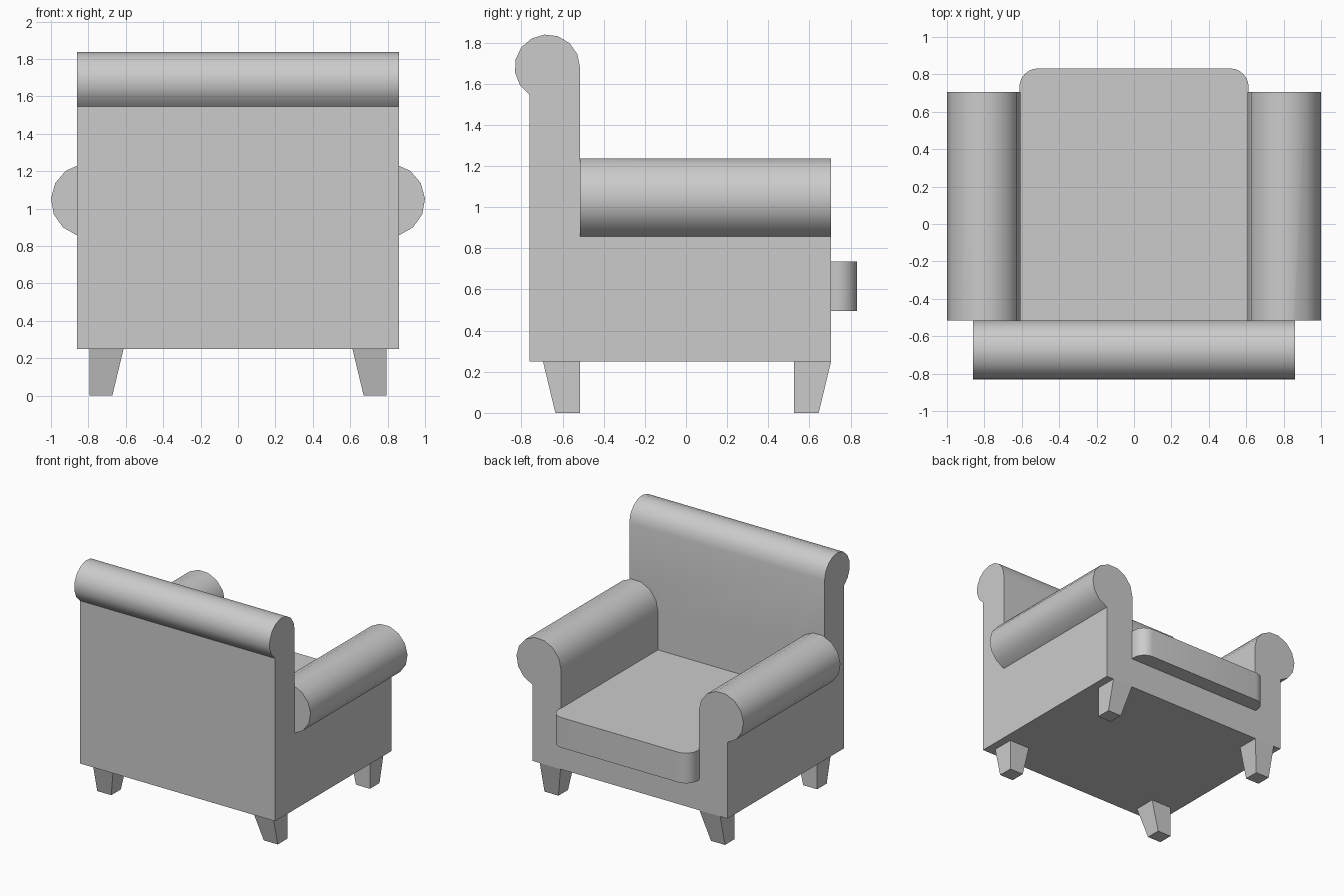
import bpy, bmesh
from math import acos, cos, sin, pi, radians
from mathutils import Vector

if "Cube" in bpy.data.objects:
    bpy.data.objects.remove(bpy.data.objects["Cube"])

# One plain grey for everything
grey = bpy.data.materials.new("plain grey")
grey.use_nodes = True
GREY = (0.6, 0.6, 0.6, 1)
grey.diffuse_color = GREY
grey.node_tree.nodes["Principled BSDF"].inputs["Base Color"].default_value = GREY

FLOOR, SEAT, BACK, FRONT, INNER, OUTER = 0.25, 0.495, -0.515, 0.705, 0.608, 0.86


def add_object(name, bm):
    bmesh.ops.recalc_face_normals(bm, faces=bm.faces)
    mesh = bpy.data.meshes.new(name)
    bm.to_mesh(mesh)
    bm.free()
    mesh.materials.append(grey)
    obj = bpy.data.objects.new(name, mesh)
    bpy.context.collection.objects.link(obj)
    return obj


def prism(name, points, sweep):
    """Extrude a closed 3D outline along a vector."""
    bm = bmesh.new()
    face = bm.faces.new([bm.verts.new(p) for p in points])
    new = bmesh.ops.extrude_face_region(bm, geom=[face])["geom"]
    verts = [g for g in new if isinstance(g, bmesh.types.BMVert)]
    bmesh.ops.translate(bm, verts=verts, vec=sweep)
    if not face.is_valid or len(bm.faces) < len(points) + 2:
        bm.faces.new([v for v in bm.verts if v not in verts])
    return add_object(name, bm)


def rolled_wall(inner, outer, height, radius, steps=10):
    """Upright wall section whose top curls over outwards into a roll."""
    centre = inner + radius
    end = -acos((outer - centre) / radius)
    points = [(inner, FLOOR)]
    for i in range(steps + 1):
        a = pi + (end - pi) * i / steps
        points.append((centre + radius * cos(a), height + radius * sin(a)))
    return points + [(outer, FLOOR)]


def activate(obj):
    bpy.ops.object.select_all(action="DESELECT")
    obj.select_set(True)
    bpy.context.view_layer.objects.active = obj


def smooth(obj):
    activate(obj)
    bpy.ops.object.shade_smooth_by_angle(angle=radians(35))


# Upholstered frame: backrest, two rolled arms and the seat base, fused together
section = rolled_wall(-BACK, 0.76, 1.68, 0.159)
frame = prism("frame", [(-OUTER, -u, z) for u, z in section], (2 * OUTER, 0, 0))
section = rolled_wall(INNER, OUTER, 1.045, 0.196)
parts = [prism("arm", [(s * u, BACK, z) for u, z in section], (0, FRONT - BACK, 0))
         for s in (-1, 1)]
base = [(-INNER, BACK, FLOOR), (INNER, BACK, FLOOR),
        (INNER, FRONT, FLOOR), (-INNER, FRONT, FLOOR)]
parts.append(prism("seat_base", base, (0, 0, SEAT - FLOOR)))
activate(frame)
for part in parts:
    mod = frame.modifiers.new("fuse", "BOOLEAN")
    mod.operation, mod.solver, mod.object = "UNION", "EXACT", part
    bpy.ops.object.modifier_apply(modifier=mod.name)
    bpy.data.objects.remove(part)
bm = bmesh.new()
bm.from_mesh(frame.data)
bmesh.ops.remove_doubles(bm, verts=bm.verts, dist=0.0005)
bmesh.ops.dissolve_limit(bm, angle_limit=radians(1), verts=bm.verts, edges=bm.edges)
bm.to_mesh(frame.data)
bm.free()
smooth(frame)

# Seat cushion with rounded front corners
half, tip, r = 0.613, 0.832, 0.1
outline = [(-half, BACK, SEAT), (half, BACK, SEAT)]
for s, start in ((1, 0), (-1, pi / 2)):
    for i in range(7):
        a = start + i * pi / 12
        outline.append((s * (half - r) + r * cos(a), tip - r + r * sin(a), SEAT))
smooth(prism("seat_cushion", outline, (0, 0, 0.24)))

# Tapered legs: straight on one face per axis, sloping on the other
for x_name, sx in (("right", -1), ("left", 1)):
    for y_name, wide, narrow, straight in (("front", -0.695, -0.635, -0.515),
                                           ("back", 0.705, 0.645, 0.525)):
        bm = bmesh.new()
        bmesh.ops.create_cube(bm, size=1)
        for v in bm.verts:
            top = v.co.z > 0
            x = 0.795 if v.co.x > 0 else (0.612 if top else 0.672)
            y = straight if v.co.y < 0 else (wide if top else narrow)
            v.co = Vector((sx * x, y, FLOOR if top else 0))
        add_object(f"{y_name}_{x_name}_leg", bm)
